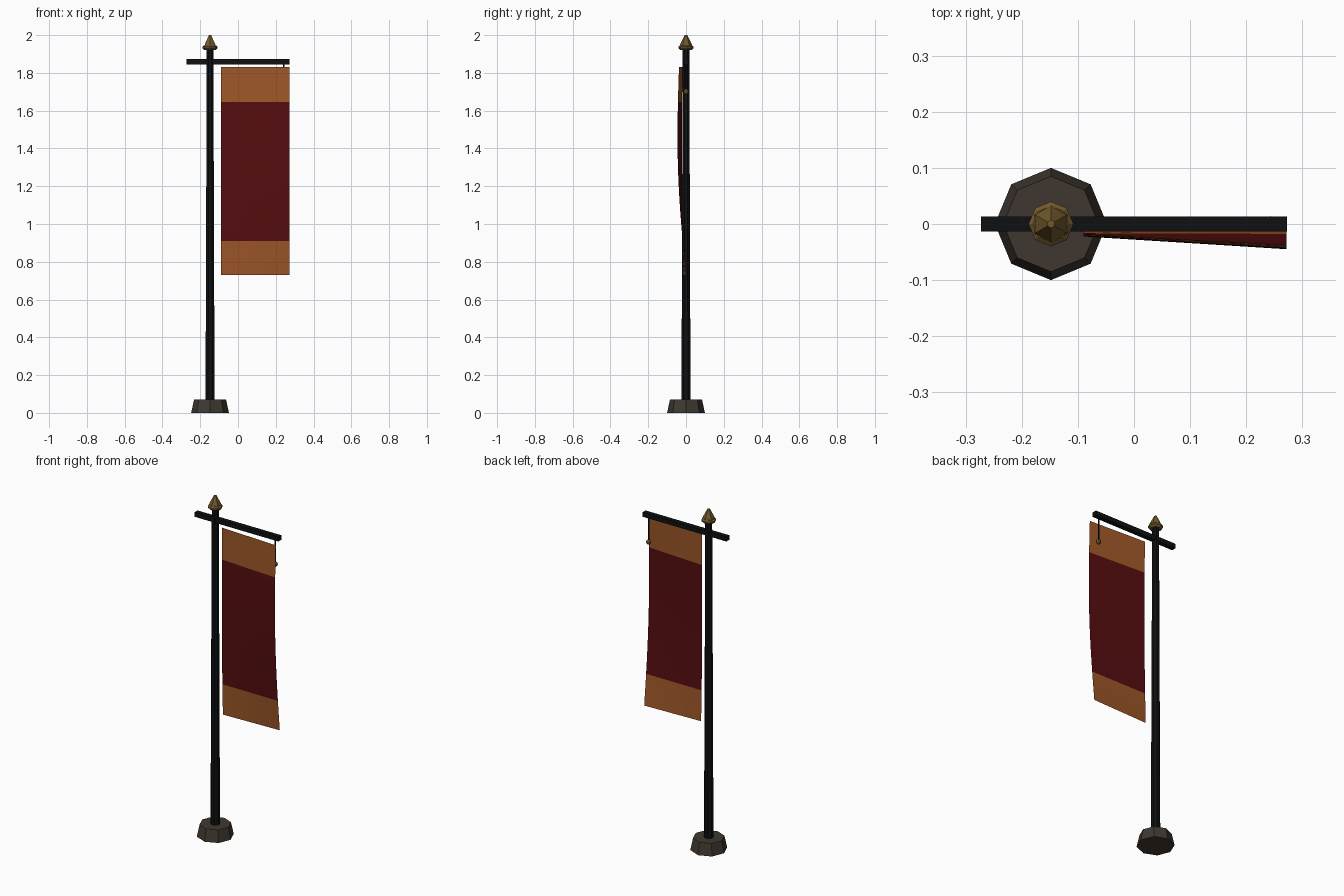
import bpy, bmesh, math

if "Cube" in bpy.data.objects:
    bpy.data.objects.remove(bpy.data.objects["Cube"])


def material(name, rgb):
    m = bpy.data.materials.new(name)
    m.diffuse_color = (*rgb, 1)
    m.use_nodes = True
    m.node_tree.nodes["Principled BSDF"].inputs["Base Color"].default_value = m.diffuse_color
    return m


BLACK = material("black_iron", (0.0045, 0.005, 0.0055))
STONE = material("dark_stone", (0.05, 0.039, 0.03))
GOLD = material("old_gold", (0.165, 0.10, 0.026))
ORANGE = material("orange_cloth", (0.34, 0.095, 0.021))
RED = material("red_cloth", (0.092, 0.004, 0.005))

POLE_X = -0.148


def finish(name, bm, *mats):
    me = bpy.data.meshes.new(name)
    bm.to_mesh(me)
    bm.free()
    for m in mats:
        me.materials.append(m)
    ob = bpy.data.objects.new(name, me)
    bpy.context.collection.objects.link(ob)
    return ob


def lathe(name, profile, sides, mat, x=POLE_X, y=0.0, phase=0.0):
    """Faceted solid of revolution from (radius, z) pairs, capped at both ends."""
    bm = bmesh.new()
    rings = []
    for r, z in profile:
        angles = [phase + 2 * math.pi * i / sides for i in range(sides)]
        rings.append([bm.verts.new((x + r * math.cos(a), y + r * math.sin(a), z)) for a in angles])
    for lo, hi in zip(rings, rings[1:]):
        for i in range(sides):
            j = (i + 1) % sides
            bm.faces.new((lo[i], lo[j], hi[j], hi[i]))
    bm.faces.new(rings[0][::-1])
    bm.faces.new(rings[-1])
    return finish(name, bm, mat)


# Foot, pole and finial
lathe("base", [(0.1, 0.0), (0.085, 0.07)], 8, STONE)
lathe("pole", [(0.026, 0.06), (0.019, 1.93)], 8, BLACK, phase=math.pi / 8)
lathe("finial_collar", [(0.03, 1.921), (0.04, 1.931), (0.04, 1.939), (0.032, 1.946)], 8, GOLD)
lathe("finial_spike", [(0.034, 1.942), (0.031, 1.953), (0.007, 2.0)], 6, GOLD, phase=math.pi / 6)

# Crossbar
bm = bmesh.new()
bmesh.ops.create_cube(bm, size=1)
bmesh.ops.scale(bm, vec=(0.545, 0.027, 0.027), verts=bm.verts)
bmesh.ops.translate(bm, vec=(0, 0, 1.859), verts=bm.verts)
finish("crossbar", bm, BLACK)

# Hanging cord with a small weight
lathe("cord", [(0.004, 1.70), (0.004, 1.85)], 6, BLACK, x=0.243)
lathe("cord_weight", [(0.005, 1.686), (0.012, 1.692), (0.014, 1.70), (0.012, 1.708), (0.005, 1.714)],
      8, GOLD, x=0.243)

# Banner: the free edge bellies forward and swings back at the hem
LEFT, RIGHT, HEM, TOP = -0.09, 0.272, 0.73, 1.832
BAND_LOW, BAND_HIGH = 0.91, 1.645


def billow(u, z):
    t = (TOP - z) / (TOP - HEM)
    inner = -0.018 + 0.006 * t - 0.007 * math.sin(math.pi * t)
    outer = -0.037 + 0.037 * t - 0.0235 * math.sin(math.pi * t)
    return inner + (outer - inner) * u


def spread(a, b, n):
    return [a + (b - a) * i / n for i in range(n)]


heights = spread(HEM, BAND_LOW, 3) + spread(BAND_LOW, BAND_HIGH, 10) + spread(BAND_HIGH, TOP, 3) + [TOP]
COLS = 6
bm = bmesh.new()
rows = [[bm.verts.new((LEFT + (RIGHT - LEFT) * c / COLS, billow(c / COLS, z), z))
         for c in range(COLS + 1)] for z in heights]
for lo, hi in zip(rows, rows[1:]):
    for c in range(COLS):
        f = bm.faces.new((lo[c], lo[c + 1], hi[c + 1], hi[c]))
        f.smooth = True
        # Orange bands at both ends, red field between
        f.material_index = 1 if BAND_LOW < f.calc_center_median().z < BAND_HIGH else 0
finish("banner", bm, ORANGE, RED)
